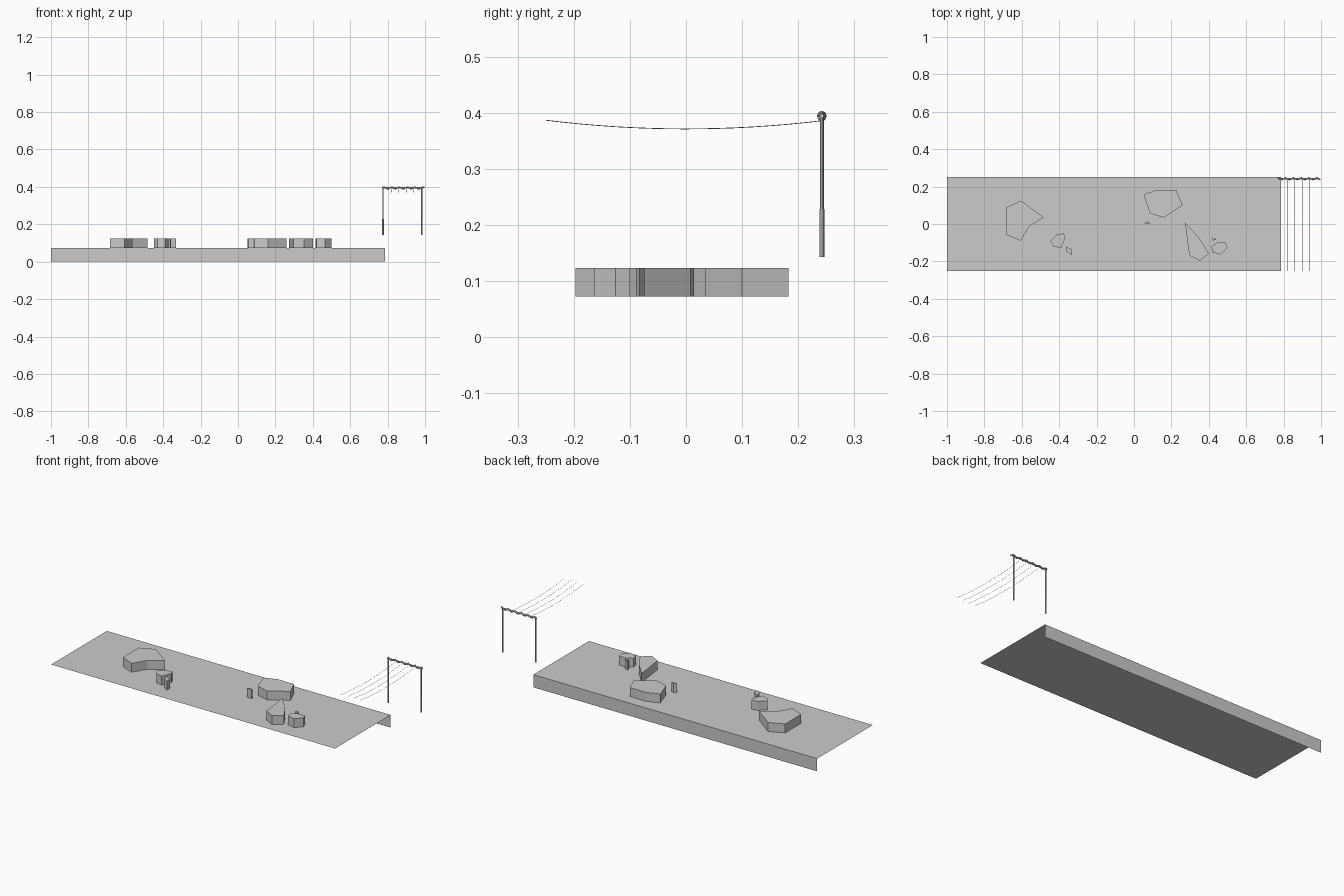
import bpy, bmesh, math
from mathutils import Vector

if "Cube" in bpy.data.objects:
    bpy.data.objects.remove(bpy.data.objects["Cube"])

TOP = 0.072      # ground level
ROCK_TOP = 0.123


def make_object(name, verts, faces):
    mesh = bpy.data.meshes.new(name)
    mesh.from_pydata(verts, [], faces)
    mesh.update()
    ob = bpy.data.objects.new(name, mesh)
    bpy.context.collection.objects.link(ob)
    return ob


def tube(name, points, radius, sides=8):
    """Capped tube swept along a list of points."""
    pts = [Vector(p) for p in points]
    verts, faces = [], []
    n = len(pts)
    for i, p in enumerate(pts):
        d = (pts[min(i + 1, n - 1)] - pts[max(i - 1, 0)]).normalized()
        ref = Vector((0, 0, 1)) if abs(d.z) < 0.9 else Vector((0, 1, 0))
        u = d.cross(ref).normalized()
        v = u.cross(d)
        for s in range(sides):
            a = 2 * math.pi * s / sides
            verts.append(p - (u * math.cos(a) - v * math.sin(a)) * radius)
    for i in range(n - 1):
        for s in range(sides):
            t = (s + 1) % sides
            faces.append((i * sides + s, i * sides + t,
                          (i + 1) * sides + t, (i + 1) * sides + s))
    faces.append(tuple(reversed(range(sides))))
    faces.append(tuple(range((n - 1) * sides, n * sides)))
    ob = make_object(name, verts, faces)
    bm = bmesh.new()
    bm.from_mesh(ob.data)
    bmesh.ops.recalc_face_normals(bm, faces=bm.faces)
    bm.to_mesh(ob.data)
    bm.free()
    return ob


def rock(name, outline):
    """Flat-topped rock with vertical sides and an open base."""
    n = len(outline)
    verts = [(x, y, z) for z in (TOP, ROCK_TOP) for x, y in outline]
    faces = [(i, i + n, (i + 1) % n + n, (i + 1) % n) for i in range(n)]
    faces.append(tuple(reversed(range(n, 2 * n))))  # outlines run clockwise
    make_object(name, verts, faces)


# Ground sheet with a wall folded down along its back edge
make_object("ground_sheet",
            [(-1, -0.25, TOP), (0.785, -0.25, TOP), (0.785, 0.25, TOP),
             (-1, 0.25, TOP), (0.785, 0.25, 0), (-1, 0.25, 0)],
            [(0, 1, 2, 3), (3, 2, 4, 5)])

# Rocks
rock("left_large_rock", [(-.685, .088), (-.602, .124), (-.483, .035),
                         (-.561, -.013), (-.606, -.09), (-.685, -.056)])
rock("left_medium_rock", [(-.448, -.09), (-.412, -.056), (-.376, -.05),
                          (-.367, -.075), (-.39, -.128), (-.43, -.12)])
rock("left_small_rock", [(-.364, -.12), (-.332, -.137), (-.332, -.165),
                         (-.36, -.147)])
rock("right_large_rock", [(.051, .158), (.123, .183), (.225, .183),
                          (.26, .1), (.16, .034), (.085, .056)])
rock("centre_pebble", [(.055, .003), (.07, .014), (.087, .008), (.085, .002)])
rock("right_long_rock", [(.273, .008), (.353, -.08), (.4, -.158),
                         (.353, -.197), (.296, -.168)])
rock("right_medium_rock", [(.414, -.12), (.444, -.1), (.49, -.1),
                           (.5, -.126), (.465, -.163), (.42, -.152)])
rock("right_pebble", [(.421, -.074), (.443, -.083), (.42, -.089)])

# Posts, each with a thicker foot
Y, Z = 0.242, 0.394
for side, x in (("left", .775), ("right", .982)):
    tube(side + "_post", [(x, Y, .226), (x, Y, Z)], .0035)
    tube(side + "_post_foot", [(x, Y, .143), (x, Y, .228)], .0045)

# Crossbar with a rope wound around it
x0, x1 = .769, .998
tube("crossbar", [(x0, Y, Z), (x1 - .006, Y, Z)], .004)
steps, turns = 72, 5.5
helix = []
for i in range(steps + 1):
    a = 2 * math.pi * turns * i / steps
    helix.append((x0 + (x1 - x0) * i / steps,
                  Y + .006 * math.cos(a), Z + .0065 * math.sin(a)))
tube("wound_rope", helix, .0025, 6)

# Sagging lines running forward from the crossbar
for k, x in enumerate((.82, .86, .9, .94)):
    pts = []
    for i in range(17):
        y = Y - (Y + .25) * i / 16
        pts.append((x, y, .371 + .0155 * (y / .25) ** 2))
    tube("hanging_line_%d" % (k + 1), pts, .0007, 4)
